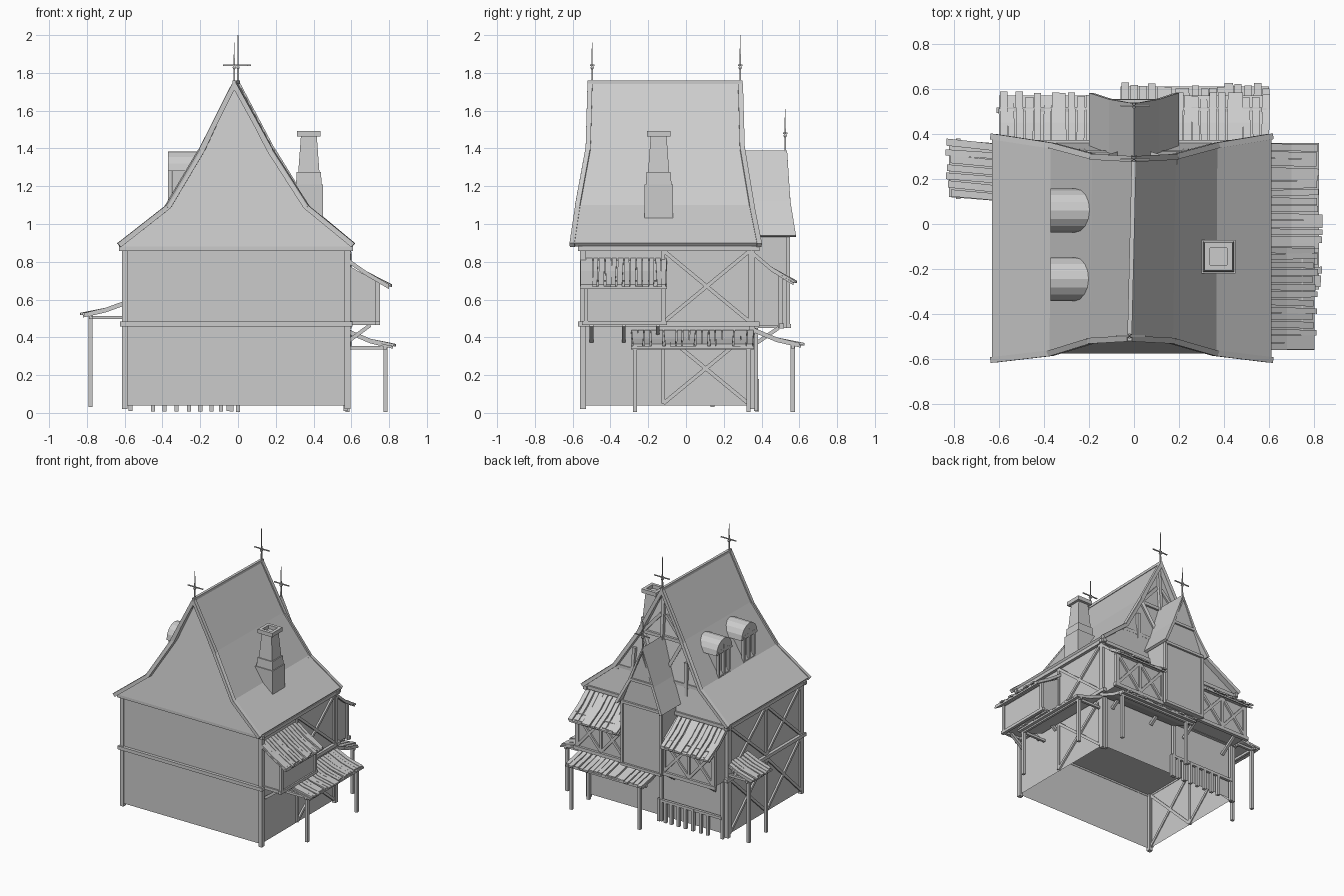
import bpy, math, random
from mathutils import Vector as V

if "Cube" in bpy.data.objects:
    bpy.data.objects.remove(bpy.data.objects["Cube"])
random.seed(4)

def mesh(name, verts, faces):
    me = bpy.data.meshes.new(name)
    me.from_pydata([tuple(v) for v in verts], [], faces)
    ob = bpy.data.objects.new(name, me)
    bpy.context.collection.objects.link(ob)
    return ob

BOX = [(0, 3, 2, 1), (4, 5, 6, 7), (0, 1, 5, 4), (1, 2, 6, 5), (2, 3, 7, 6), (3, 0, 4, 7)]

def frustums(name, items):
    """items: (cx, cy, z0, z1, hx0, hy0, hx1, hy1)"""
    vs, fs = [], []
    for cx, cy, z0, z1, a, b, c, d in items:
        n = len(vs)
        for z, hx, hy in ((z0, a, b), (z1, c, d)):
            vs += [(cx + i * hx, cy + j * hy, z) for i, j in ((-1, -1), (1, -1), (1, 1), (-1, 1))]
        fs += [tuple(n + k for k in f) for f in BOX]
    return mesh(name, vs, fs)

def beams(name, segs, w=.022):
    vs, fs = [], []
    for p, q in segs:
        p, q = V(p), V(q)
        d = (q - p).normalized()
        s = d.cross(V((0, 0, 1)) if abs(d.z) < .95 else V((0, 1, 0))).normalized()
        u = s.cross(d)
        n = len(vs)
        for c in (p, q):
            vs += [c + (s * i + u * j) * w / 2 for i, j in ((-1, -1), (1, -1), (1, 1), (-1, 1))]
        fs += [tuple(n + k for k in f) for f in BOX]
    return mesh(name, vs, fs)

def prism(name, prof, place, a, b):
    n = len(prof)
    vs = [place(s, t, c) for c in (a, b) for s, t in prof]
    fs = [tuple(range(n)), tuple(range(2 * n - 1, n - 1, -1))]
    fs += [(i, i + n, (i + 1) % n + n, (i + 1) % n) for i in range(n)]
    return mesh(name, vs, fs)

along_x = lambda s, t, c: (c, s, t)   # profile in y,z
along_y = lambda s, t, c: (s, c, t)   # profile in x,z

def awning(name, prof, place, a, b, n):
    """Row of uneven planks over a thin board; prof = (inner, mid, outer)."""
    vs, fs = [], []
    step = (b - a) / n
    strips = [(a, b, 0, 0)]
    for i in range(n):
        r = random.uniform
        strips.append((a + i * step + r(0, .005), a + (i + 1) * step - r(0, .005), .012, r(-.012, .018)))
    for c0, c1, lift, ext in strips:
        k = len(vs)
        sgn = 1 if prof[-1][0] > 0 else -1
        sk = random.uniform(-.004, .004) if lift else 0
        for i, (s, t) in enumerate(prof):
            s2 = s + (sgn * ext if i == 2 else 0)
            for cc, dz in ((c0, 0), (c1, 0), (c1, .013), (c0, .013)):
                vs.append(place(s2, t + lift + dz - .01, cc + sk * i))
        for i in (0, 4):
            fs += [tuple(k + i + j for j in (e, (e + 1) % 4, (e + 1) % 4 + 4, e + 4)) for e in range(4)]
        fs += [(k, k + 1, k + 2, k + 3), (k + 11, k + 10, k + 9, k + 8)]
    return mesh(name, vs, fs)

# Main walls: two storeys, open underneath
X0, X1, Y0, Y1 = -.6, .58, -.55, .35
for nm, z0, z1 in (("ground_floor_walls", .04, .47), ("upper_floor_walls", .47, .88)):
    vs = [(x, y, z) for z in (z0, z1) for x, y in ((X0, Y0), (X1, Y0), (X1, Y1), (X0, Y1))]
    mesh(nm, vs, BOX[1:])

# Belt beams and corner posts
for nm, z, o in (("floor_beam", .47, .025), ("eave_beam", .87, .03)):
    y, Y = Y0 - .01, Y1 + .01
    beams(nm, [((X0 - o, y, z), (X1 + o, y, z)), ((X0 - o, Y, z), (X1 + o, Y, z)),
               ((X0 - .01, y - .01, z), (X0 - .01, Y + .03, z)), ((X1 + .01, y - .01, z), (X1 + .01, Y + .03, z))], .026)
beams("corner_posts", [((x, y, .02), (x, y, .87)) for x in (X0, X1) for y in (Y0 + .005, Y1)], .03)

# Cross bracing on the side walls and back wall
segs = []
def cross_x(x, a, b, z0, z1):
    segs.extend([((x, a, z0), (x, b, z1)), ((x, b, z0), (x, a, z1)), ((x, a, z0), (x, a, z1)), ((x, b, z0), (x, b, z1))])
def cross_y(y, a, b, z0, z1):
    segs.extend([((a, y, z0), (b, y, z1)), ((b, y, z0), (a, y, z1)), ((a, y, z0), (a, y, z1)), ((b, y, z0), (b, y, z1))])
for z0, z1 in ((.05, .46), (.48, .86)):
    for a, b in ((-.53, -.11), (-.11, .33)):
        cross_x(X0 - .003, a, b, z0, z1)
cross_x(X1 + .003, -.12, .34, .48, .86)
cross_x(X1 + .003, -.12, .33, .05, .42)
for a, b in ((-.58, -.38), (-.38, -.17), (.17, .37), (.37, .57)):
    cross_y(.502, a, b, .48, .71)
beams("timber_bracing", segs, .02)

# Main roof: flared profile, ridge leaning slightly
half = [(.62, .9, -.615, .4), (.37, 1.1, -.585, .36), (.185, 1.4, -.53, .31), (0, 1.75, -.52, .3)]
rows = [(-a, z, f, b) for a, z, f, b in half] + [(a, z, f, b) for a, z, f, b in half[-2::-1]]
def rp(r, back, inset=0, dz=0):
    a, z, f, b = r
    x = a - (.01 if abs(a) > .5 else 0) + (0 if back else -.02 * (z - .9) / .85)
    return (x, b - inset if back else f + inset, z + dz)
N = len(rows)
roof = mesh("main_roof", [rp(r, k) for k in (0, 1) for r in rows],
            [(i, i + 1, i + 1 + N, i + N) for i in range(N - 1)])
for p in roof.data.polygons:
    if p.normal.z < 0: p.flip()
m = roof.modifiers.new("thickness", "SOLIDIFY"); m.thickness = .024; m.offset = -1
for k, nm in ((0, "front"), (1, "back")):
    mesh(nm + "_gable_wall", [rp(r, k, .04, -.02) for r in rows], [tuple(range(N))])
    beams(nm + "_barge_boards", [(rp(rows[i], k, .012, -.012), rp(rows[i + 1], k, .012, -.012)) for i in range(N - 1)], .026)
beams("ridge_cap", [(rp(rows[3], 0), rp(rows[3], 1))], .02)

# Back gable timbers
gx = [((0, .33, .88), (0, .265, 1.7)), ((-.38, .315, 1.08), (.38, .315, 1.08)), ((-.19, .275, 1.38), (.19, .275, 1.38))]
for s in (-1, 1):
    gx += [((s * .36, .325, .88), (s * .36, .315, 1.08)), ((s * .02, .325, 1.08), (s * .17, .28, 1.38)),
           ((s * .24, .33, .88), (s * .22, .31, 1.25)), ((s * .17, .275, 1.38), (s * .02, .265, 1.55))]
beams("back_gable_timbers", gx, .024)

# Arched roof windows on the left slope
for i, cy in enumerate((.06, -.245)):
    arch = [(cy + .097 * math.cos(math.pi * t / 8), 1.28 + .105 * math.sin(math.pi * t / 8)) for t in range(9)]
    prism("dormer_hood_%d" % i, arch, along_x, -.37, -.19)
    prism("dormer_cheeks_%d" % i, [(cy - .06, 1.08), (cy + .06, 1.08), (cy + .06, 1.3), (cy - .06, 1.3)], along_x, -.35, -.2)
    f = [(-.362, cy - .062, 1.1), (-.362, cy - .062, 1.3), (-.362, cy + .062, 1.3), (-.362, cy + .062, 1.1)]
    beams("dormer_frame_%d" % i, [(f[j], f[(j + 1) % 4]) for j in range(4)] + [((-.362, cy, 1.1), (-.362, cy, 1.34))], .018)

# Chimney with stepped base, tapered stack and rimmed top
cx, cy = .375, -.145
frustums("chimney", [(cx, cy, 1.02, 1.21, .075, .075, .075, .075), (cx, cy, 1.21, 1.275, .068, .068, .064, .064),
                     (cx, cy, 1.275, 1.465, .056, .056, .042, .042)])
frustums("chimney_rim", [(cx + i * .05, cy + j * .05, 1.463, 1.493, *(h * 2))
                         for i, j, h in ((1, 0, (.012, .062)), (-1, 0, (.012, .062)), (0, 1, (.038, .012)), (0, -1, (.038, .012)))])

# Back overhanging storey with sloping top
prism("back_jetty", [(.34, .46), (.5, .46), (.5, .73), (.34, .84)], along_x, -.59, .575)
beams("jetty_sill", [((-.61, .505, .46), (.6, .505, .46)), ((-.6, .505, .72), (.59, .505, .72))], .026)
beams("jetty_side_posts", [((x, .5, .45), (x, .5, .74)) for x in (-.59, .575)], .024)

# Tower bay on the back
prism("tower_wall", [(-.165, .45), (.165, .45), (.165, .94), (.05, 1.22), (0, 1.34), (-.05, 1.22), (-.165, .94)], along_y, .26, .54)
trow = [(-.2, .94, .582), (-.11, 1.12, .553), (0, 1.39, .535), (.11, 1.12, .553), (.2, .94, .582)]
troof = mesh("tower_roof", [(x, y, z) for x, z, y in trow] + [(x, .26, z) for x, z, y in trow],
             [(i, i + 5, i + 6, i + 1) for i in range(4)])
for p in troof.data.polygons:
    if p.normal.z < 0: p.flip()
m = troof.modifiers.new("thickness", "SOLIDIFY"); m.thickness = .02; m.offset = -1
beams("tower_trim", [((-.17, .545, .94), (.17, .545, .94)), ((-.17, .545, .46), (.17, .545, .46)),
                     ((-.165, .54, .45), (-.165, .54, .94)), ((.165, .54, .45), (.165, .54, .94)),
                     ((-.09, .543, 1.13), (.09, .543, 1.13))], .02)

# Right side bay with brackets
prism("right_bay", [(.57, .48), (.74, .48), (.74, .69), (.57, .79)], along_y, -.53, -.12)
beams("right_bay_frame", [((.74, -.55, .475), (.74, -.1, .475)), ((.74, -.53, .48), (.74, -.53, .7)), ((.74, -.12, .48), (.74, -.12, .7)),
                          ((.57, -.53, .475), (.75, -.53, .475)), ((.57, -.12, .475), (.75, -.12, .475)),
                          ((.74, -.53, .69), (.74, -.12, .69))], .022)
beams("bay_brackets", [((.585, y, .38), (.7, y, .465)) for y in (-.5, -.33, -.15)]
      + [((x, .36, .36), (x, .49, .45)) for x in (-.5, -.15, .15, .5)], .02)

# Plank awnings
awning("right_upper_awning", [(.58, .805), (.68, .735), (.8, .665)], along_y, -.56, -.1, 14)
awning("right_lower_awning", [(.59, .425), (.7, .378), (.82, .35)], along_y, -.29, .36, 19)
awning("left_awning", [(-.595, .58), (-.7, .542), (-.82, .515)], lambda s, t, c: (s, c - .08 * (s + .7), t), .11, .365, 7)
for s, nm in ((-1, "left"), (1, "right")):
    awning("back_upper_awning_" + nm, [(.345, .85), (.45, .76), (.57, .685)], along_x, *sorted((s * .6, s * .18)), 11)
awning("back_lower_awning", [(.36, .435), (.48, .385), (.61, .355)], along_x, -.06, .6, 17)

# Awning posts, edge rails and braces
posts = [(.78, -.27, .36), (.78, .33, .36), (.58, .565, .37), (.0, .565, .37), (-.78, .14, .52), (-.78, .35, .52)]
beams("awning_posts", [((x, y, .005 if x > -.5 else .03), (x, y, z)) for x, y, z in posts]
      + [((-.05, .37, .01), (-.05, .37, .45)), ((-.57, .37, .01), (-.57, .37, .45)), ((.57, .37, .01), (.57, .37, .45))], .022)
beams("awning_rails", [((.78, -.29, .345), (.78, .36, .345)), ((-.06, .565, .35), (.6, .565, .35)), ((-.78, .11, .505), (-.78, .38, .505))]
      + [((.59, y, .345), (.79, y, .345)) for y in (-.27, .33)] + [((-.6, y, .505), (-.79, y, .505)) for y in (.14, .35)], .018)

# Picket fence at the back
beams("picket_fence", [((x, .375, .008), (x, .375, .18)) for x in (-.45, -.39, -.325, -.26, -.2, -.14, -.09, -.035)], .022)
beams("fence_rail", [((-.57, .375, .17), (-.03, .375, .17))], .02)

# Roof finials with weather crosses
for i, (x, y, z, h) in enumerate(((-.02, -.497, 1.74, .22), (0, .287, 1.74, .26), (0, .525, 1.38, .23))):
    frustums("finial_%d" % i, [(x, y, z, z + h, .005, .005, .0015, .0015), (x, y, z + .075, z + .087, .003, .003, .009, .009),
                               (x, y, z + .087, z + .105, .009, .009, .003, .003)])
    beams("finial_cross_%d" % i, [((x - .06, y, z + .1), (x + .07, y, z + .1)), ((x, y - .012, z + .1), (x, y + .012, z + .1))], .007)
